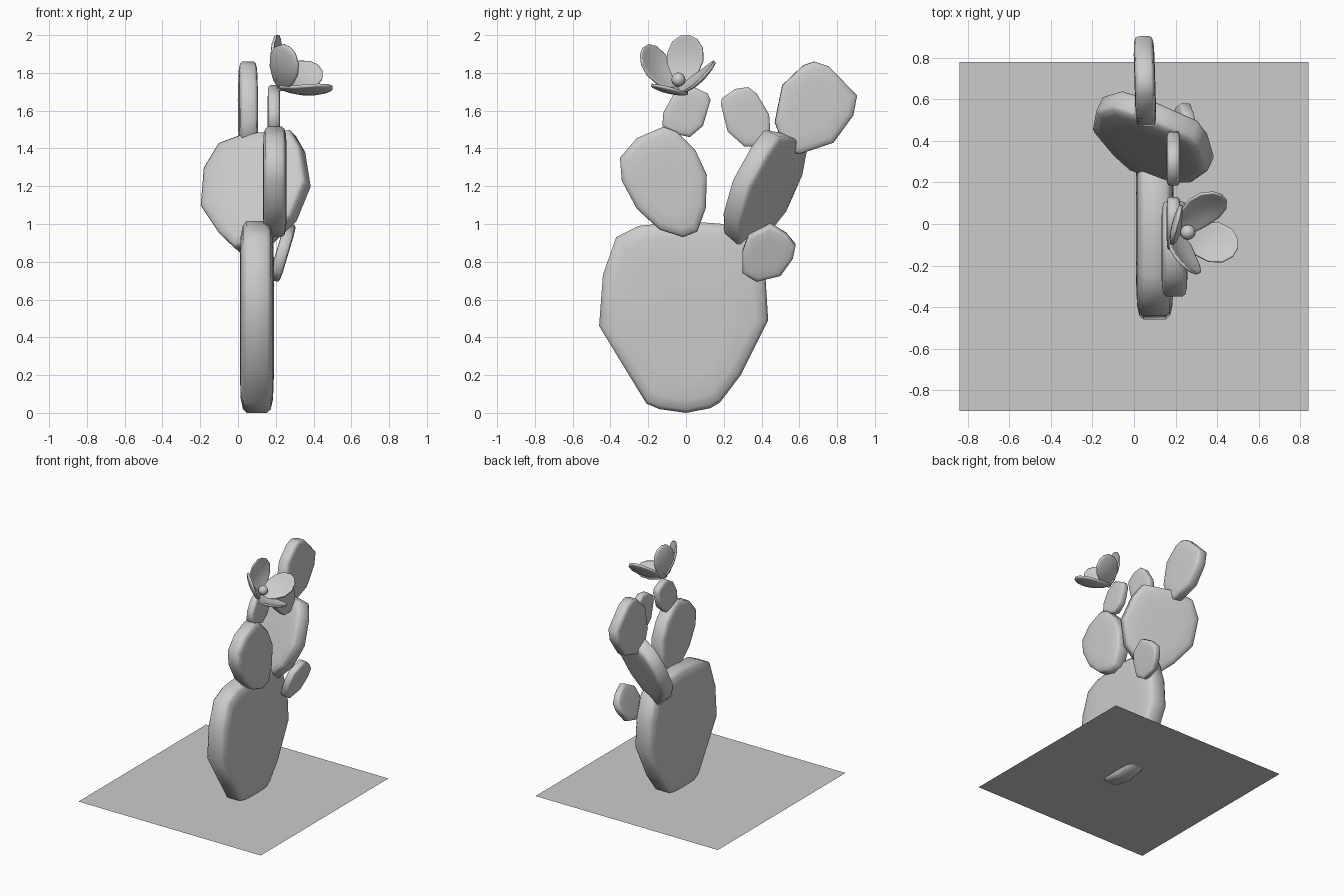
import bpy, bmesh, math
from mathutils import Vector as V

if "Cube" in bpy.data.objects:
    bpy.data.objects.remove(bpy.data.objects["Cube"])

# (outline scale, fraction of half thickness) from the middle of a face to its rim
PROFILE = [(0.3, 1.0), (0.6, 1.0), (0.85, 0.95), (0.96, 0.82), (1.0, 0.6)]


def slab(name, outline, thick, origin, u, v, bend=0.0):
    """Rounded flat pad: 2D outline on axes u, v, given a thickness and optional cupping."""
    origin, u, v = V(origin), V(u), V(v)
    n = u.cross(v).normalized()
    pts = [V(p) for p in outline]
    mid = sum(pts, V((0, 0))) / len(pts)
    bm = bmesh.new()

    def vert(p, h):
        h += bend * (p - mid).length_squared
        return bm.verts.new(origin + u * p.x + v * p.y + n * h)

    levels = PROFILE + [(s, -h) for s, h in reversed(PROFILE)]
    rings = [[vert(mid + (p - mid) * s, h * thick / 2) for p in pts] for s, h in levels]
    k = len(pts)
    for a, b in zip(rings, rings[1:]):
        for i in range(k):
            j = (i + 1) % k
            bm.faces.new((a[i], a[j], b[j], b[i]))
    for ring, h in ((rings[0], 0.5), (rings[-1], -0.5)):
        c = vert(mid, h * thick)
        for i in range(k):
            bm.faces.new((ring[i], ring[(i + 1) % k], c))
    bmesh.ops.recalc_face_normals(bm, faces=bm.faces)
    return finish(name, bm)


def finish(name, bm, smooth=True):
    me = bpy.data.meshes.new(name)
    for f in bm.faces:
        f.smooth = smooth
    bm.to_mesh(me)
    bm.free()
    ob = bpy.data.objects.new(name, me)
    bpy.context.collection.objects.link(ob)
    return ob


Y, Z = (0, 1, 0), (0, 0, 1)

# Ground sheet
bm = bmesh.new()
bm.faces.new([bm.verts.new((x, y, 0.04)) for x, y in
              ((-.84, -.9), (.84, -.9), (.84, .78), (-.84, .78))])
finish("ground_sheet", bm, False)

# Large base pad
slab("base_pad", [(-.46, .46), (-.44, .73), (-.37, .93), (-.25, .99), (0, 1.015), (.2, 1.0),
                  (.36, .92), (.42, .73), (.435, .49), (.29, .2), (.18, .055), (.13, .025),
                  (0, 0), (-.14, .02), (-.21, .05), (-.32, .23)],
     0.18, (.10, 0, 0), Y, Z)

# Second tier pads
slab("left_pad", [(-.12, 1.515), (-.05, 1.49), (.05, 1.39), (.11, 1.26), (.105, 1.085),
                  (.06, .96), (-.015, .93), (-.14, .97), (-.26, 1.08), (-.34, 1.23),
                  (-.35, 1.35), (-.26, 1.455)],
     0.125, (.195, 0, 0), Y, Z)
slab("turned_pad", [(-.287, -.1), (-.305, .12), (-.24, .26), (-.105, .31), (.165, .325),
                    (.235, .23), (.3, .03), (.25, -.17), (.12, -.31), (-.05, -.345),
                    (-.155, -.26)],
     0.13, (.093, .405, 1.18), V((.9, -.42, .02)).normalized(), V((.15, .37, .92)).normalized())
slab("side_pad", [(.445, 1.0), (.53, .95), (.58, .89), (.565, .82), (.5, .73), (.375, .70),
                  (.30, .745), (.30, .86), (.33, .94)],
     0.065, (-.02, 0, 0), Y, (.3, 0, 1))

# Top tier pads
slab("upper_pad", [(.68, 1.86), (.755, 1.835), (.905, 1.68), (.885, 1.575), (.78, 1.43),
                   (.60, 1.37), (.525, 1.39), (.47, 1.54), (.51, 1.735), (.62, 1.84)],
     0.10, (.073, 0, 0), (-.03, 1, 0), Z)
slab("small_pad", [(.185, 1.63), (.19, 1.665), (.26, 1.715), (.33, 1.725), (.375, 1.69),
                   (.44, 1.58), (.45, 1.44), (.40, 1.41), (.31, 1.41), (.22, 1.49)],
     0.065, (.19, 0, 0), Y, Z)
slab("flower_pad", [(.02, 1.735), (.115, 1.69), (.13, 1.655), (.09, 1.52), (.02, 1.46),
                    (-.07, 1.48), (-.125, 1.52), (-.12, 1.59), (-.07, 1.68)],
     0.065, (.19, 0, 0), Y, Z)

# Flower: four cupped petals round a tilted axis
base = V((.215, -.04, 1.71))
axis = V((.62, 0, .78))
half = [(.015, 0), (.05, .1), (.085, .36), (.1, .6), (.085, .82), (.045, .96)]
for i, tip in enumerate([(.2, .02, 2.0), (.265, -.235, 1.93), (.5, -.12, 1.715), (.42, .15, 1.83)]):
    d = V(tip) - base
    v = d.normalized()
    u = v.cross(axis).normalized()
    if u.cross(v).dot(axis) < 0:
        u = -u
    shape = [(x, t * d.length) for x, t in half] + [(0, d.length)]
    shape += [(-x, t * d.length) for x, t in reversed(half)]
    slab(f"petal_{i + 1}", shape, 0.02, base - u.cross(v) * 0.015, u, v, bend=1.3)

# Flower centre on a short stem
knob = V((.26, -.04, 1.765))
bpy.ops.mesh.primitive_uv_sphere_add(segments=12, ring_count=8, radius=.037, location=knob)
bpy.context.object.name = "flower_centre"
bpy.ops.object.shade_smooth()
d = knob - base
bpy.ops.mesh.primitive_cylinder_add(vertices=10, radius=.015, depth=d.length,
                                    location=(base + knob) / 2,
                                    rotation=d.to_track_quat('Z', 'Y').to_euler())
bpy.context.object.name = "flower_stem"
bpy.ops.object.shade_smooth_by_angle()
